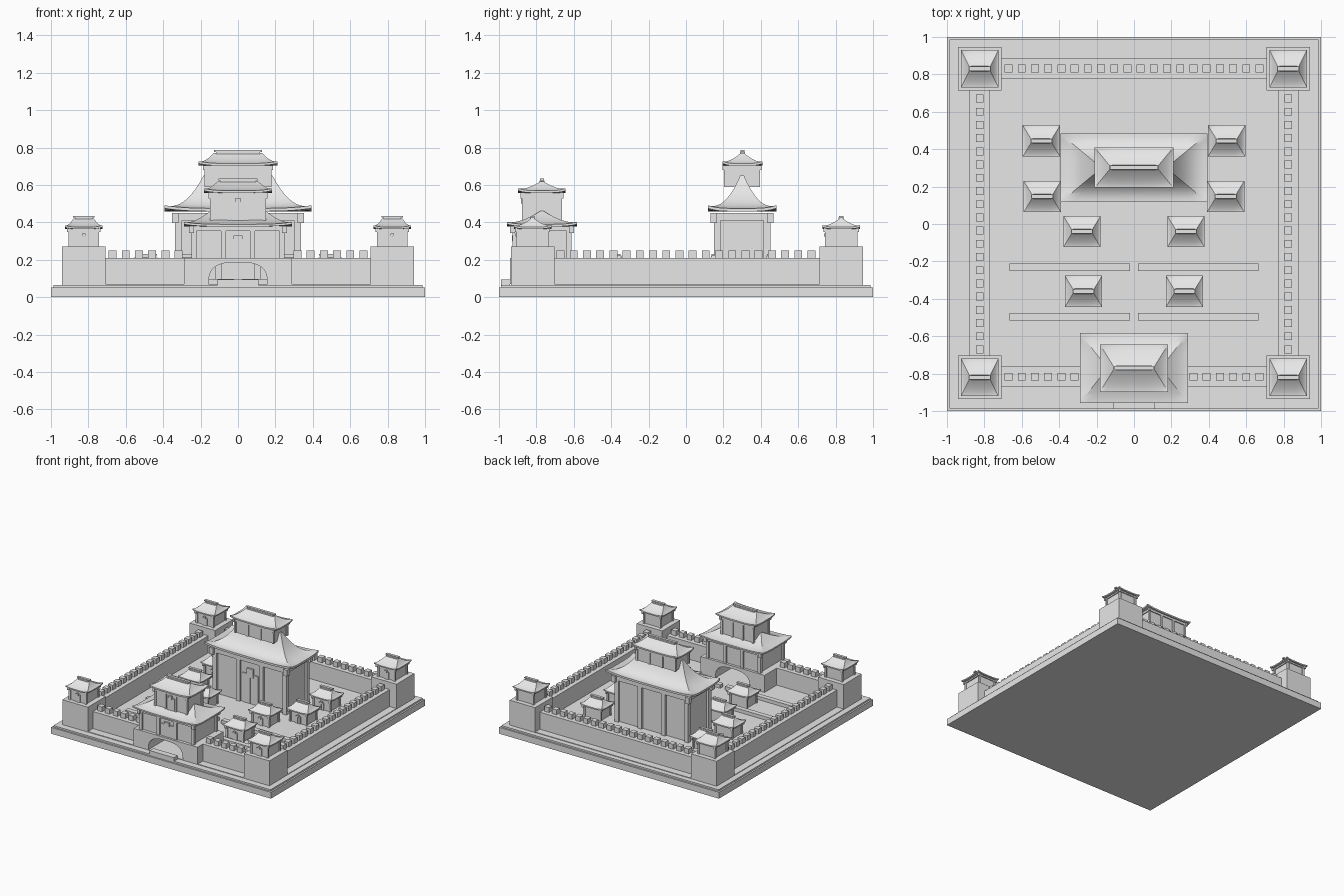
import bpy, bmesh, math

if "Cube" in bpy.data.objects:
    bpy.data.objects.remove(bpy.data.objects["Cube"])

stone = bpy.data.materials.new("pale_grey_stone")
stone.use_nodes = True
GREY = (0.8, 0.8, 0.8, 1)
stone.diffuse_color = GREY
stone.node_tree.nodes["Principled BSDF"].inputs["Base Color"].default_value = GREY

GROUND = 0.07
WALL_TOP = 0.21
TOWER_TOP = 0.27
RING = 0.825          # distance of wall and tower centres from the middle


def finish(name, bm, smooth=False):
    mesh = bpy.data.meshes.new(name)
    bm.to_mesh(mesh)
    bm.free()
    obj = bpy.data.objects.new(name, mesh)
    bpy.context.collection.objects.link(obj)
    mesh.materials.append(stone)
    if smooth:
        bpy.ops.object.select_all(action='DESELECT')
        obj.select_set(True)
        bpy.context.view_layer.objects.active = obj
        bpy.ops.object.shade_smooth_by_angle(angle=math.radians(30))
    return obj


def boxes(name, items):
    """Boxes given as centre x, centre y, half x, half y, bottom, top."""
    bm = bmesh.new()
    for x, y, hx, hy, low, high in items:
        made = bmesh.ops.create_cube(bm, size=2)["verts"]
        bmesh.ops.scale(bm, vec=(hx, hy, (high - low) / 2), verts=made)
        bmesh.ops.translate(bm, vec=(x, y, (low + high) / 2), verts=made)
    return finish(name, bm)


def roof(name, x, y, eave, ridge, low, high, power, lift, thick):
    """Concave hipped roof with upturned corners and a ridge beam."""
    bm = bmesh.new()
    segs, steps = 12, 10
    corners = [(-1, -1), (1, -1), (1, 1), (-1, 1)]

    def ring(t, z, raised):
        hx = eave[0] + (ridge - eave[0]) * t
        hy = eave[1] + (0.01 - eave[1]) * t
        verts = []
        for k in range(4):
            a, b = corners[k], corners[(k + 1) % 4]
            for i in range(segs):
                s = i / segs
                up = raised * abs(2 * s - 1) ** 4
                verts.append(bm.verts.new((x + hx * (a[0] + (b[0] - a[0]) * s),
                                           y + hy * (a[1] + (b[1] - a[1]) * s), z + up)))
        return verts

    rings = [ring(0.3, low - thick, 0), ring(0, low - thick, lift)]
    for i in range(steps + 1):
        t = i / steps
        rings.append(ring(t, low + (high - low) * t ** power, lift * (1 - t) ** 3))
    for lower, upper in zip(rings, rings[1:]):
        for j in range(len(lower)):
            n = (j + 1) % len(lower)
            bm.faces.new((lower[j], lower[n], upper[n], upper[j]))
    bm.faces.new(rings[0][::-1])
    bm.faces.new(rings[-1])
    return finish(name, bm, True)


def ridge_beam(name, x, y, half, low, high):
    mid = (low + high) / 2
    return boxes(name, [(x, y, half, 0.014, low - 0.01, mid),
                        (x, y, half + 0.01, 0.011, mid, high)])


def storey(name, x, y, hx, hy, low, high, bays, post, door):
    """Walls, posts on all sides, top beam, bracket ends and a door."""
    boxes(name + "_walls", [(x, y, hx, hy, low, high)])
    beam = 0.16 * (high - low) if high - low < 0.3 else 0.04
    boxes(name + "_beam", [(x, y, hx + post, hy + post, high - beam, high)])
    posts = []
    for i in range(bays + 1):
        px = x + hx * (2 * i / bays - 1)
        posts += [(px, y + s * hy, post, post, low, high - beam) for s in (-1, 1)]
    boxes(name + "_posts", posts)
    boxes(name + "_brackets", [(x + s * (hx + post), y + v * (hy + post), post, post,
                                high - beam * 1.3, high)
                               for s in (-1, 1) for v in (-1, 1)])
    if door:
        dx, dz = door
        front = y - hy
        boxes(name + "_door", [(x + s * dx / 2, front, dx / 2 - 0.001, 0.008, low, low + dz)
                               for s in (-1, 1)])
        boxes(name + "_plaque", [(x, front, dx * 0.4, 0.014, low + dz * 0.9, low + dz * 1.2)])


def house(name, x, y, base, hy):
    storey(name, x, y, 0.073, hy - 0.022, base, base + 0.1, 1, 0.008, (0.022, 0.06))
    roof(name + "_roof", x, y, (0.1, hy), 0.055, base + 0.105, base + 0.15, 1.5, 0.01, 0.01)
    ridge_beam(name + "_ridge", x, y, 0.047, base + 0.148, base + 0.165)


# Stepped base
boxes("base_slab", [(0, 0, 1, 1, 0, 0.052)])
boxes("base_step", [(0, 0, 0.987, 0.987, 0.052, 0.065)])
boxes("courtyard_floor", [(0, 0.005, 0.94, 0.94, 0.065, GROUND)])

# Curtain walls, the front one split by the gate
half, thick = 0.72, 0.054
boxes("side_walls", [(s * RING, 0, thick, half, GROUND, WALL_TOP) for s in (-1, 1)])
boxes("back_wall", [(0, RING + 0.006, half, thick, GROUND, WALL_TOP)])
boxes("front_walls", [(s * 0.5, -RING + 0.008, 0.22, thick, GROUND, WALL_TOP) for s in (-1, 1)])

# Battlements
merlons = []
for i in range(20):
    p = (i - 9.5) * 0.0706
    merlons += [(s * RING, p, 0.021, 0.021, WALL_TOP, 0.25) for s in (-1, 1)]
    merlons.append((p, RING + 0.006, 0.021, 0.021, WALL_TOP, 0.25))
    if abs(p) > 0.28:
        merlons.append((p, -RING + 0.008, 0.021, 0.021, WALL_TOP, 0.25))
boxes("battlements", merlons)

# Corner towers with watch houses
for sx, side in ((-1, "right"), (1, "left")):
    for sy, end in ((-1, "front"), (1, "back")):
        label = f"{end}_{side}_tower"
        cx, cy = sx * RING, sy * RING + 0.005
        boxes(label + "_block", [(cx, cy, 0.116, 0.116, GROUND, TOWER_TOP)])
        house(label + "_house", cx, cy, TOWER_TOP, 0.1)

# Gate block with an arched passage
bm = bmesh.new()
outline = [(0.29, GROUND), (0.29, WALL_TOP), (-0.29, WALL_TOP), (-0.29, GROUND)]
for i in range(17):
    a = math.pi * (1 - i / 16)
    c, s = math.cos(a), max(math.sin(a), 0)
    outline.append((math.copysign(abs(c) ** 0.7, c) * 0.157, GROUND + 0.117 * s ** 0.7))
face = bm.faces.new([bm.verts.new((px, -0.94, pz)) for px, pz in outline])
moved = bmesh.ops.extrude_face_region(bm, geom=[face])["geom"]
bmesh.ops.translate(bm, vec=(0, 0.335, 0),
                    verts=[v for v in moved if isinstance(v, bmesh.types.BMVert)])
bmesh.ops.recalc_face_normals(bm, faces=bm.faces)
finish("gate_block", bm)
boxes("gate_step", [(0, -0.965, 0.11, 0.025, 0.06, 0.095)])

# Gatehouse
GATE_Y = -0.77
storey("gate_lower", 0, GATE_Y, 0.235, 0.145, WALL_TOP, 0.38, 3, 0.013, (0.06, 0.1))
roof("gate_lower_roof", 0, GATE_Y, (0.29, 0.188), 0.15, 0.39, 0.46, 1.6, 0.012, 0.012)
storey("gate_upper", 0, GATE_Y, 0.142, 0.098, 0.41, 0.56, 3, 0.008, (0.035, 0.1))
roof("gate_upper_roof", 0, GATE_Y, (0.183, 0.127), 0.11, 0.57, 0.618, 1.5, 0.012, 0.012)
ridge_beam("gate_ridge", 0, GATE_Y, 0.095, 0.615, 0.635)

# Main hall
HALL_Y = 0.3
storey("hall_lower", 0, HALL_Y, 0.318, 0.133, GROUND, 0.45, 3, 0.018, (0.07, 0.24))
roof("hall_lower_roof", 0, HALL_Y, (0.393, 0.183), 0.185, 0.475, 0.65, 2.3, 0.016, 0.016)
storey("hall_upper", 0, HALL_Y, 0.172, 0.088, 0.59, 0.705, 3, 0.008, None)
roof("hall_upper_roof", 0, HALL_Y + 0.002, (0.21, 0.107), 0.13, 0.715, 0.77, 1.5, 0.012, 0.012)
ridge_beam("hall_ridge", 0, HALL_Y + 0.002, 0.118, 0.768, 0.786)

# Courtyard houses in mirrored pairs
for i, (cx, cy) in enumerate(((0.495, 0.444), (0.49, 0.147), (0.278, -0.04), (0.27, -0.36))):
    for s, side in ((-1, "right"), (1, "left")):
        house(f"{side}_house_{i + 1}", s * cx, cy, GROUND - 0.003, 0.084)

# Low courtyard walls with a central gap
boxes("low_walls", [(s * 0.344, cy, 0.322, 0.02, GROUND - 0.003, 0.098)
                    for s in (-1, 1) for cy in (-0.23, -0.495)])
